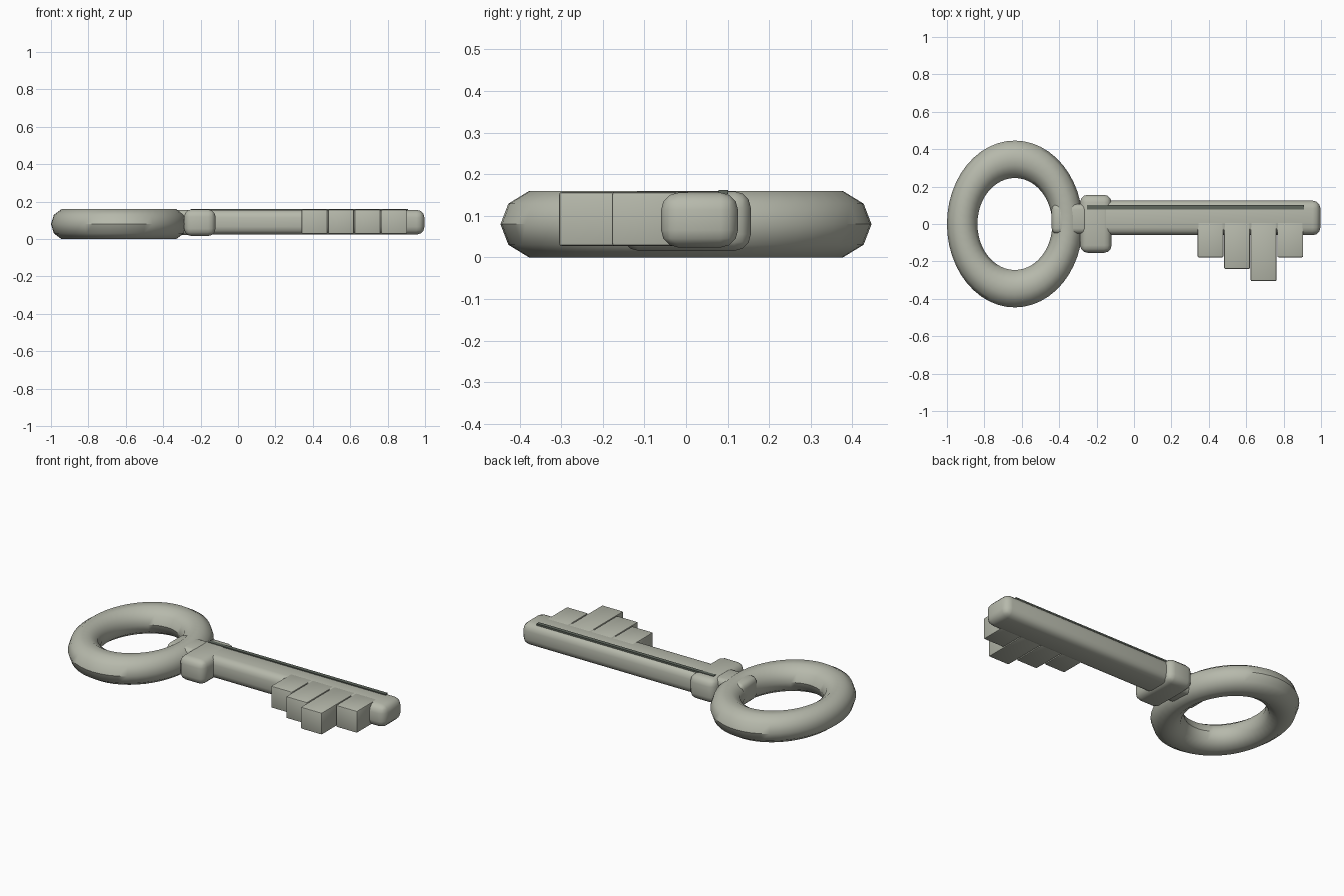
import bpy, bmesh, math

cube = bpy.data.objects.get("Cube")
if cube:
    bpy.data.objects.remove(cube, do_unlink=True)


def material(name, colour):
    mat = bpy.data.materials.new(name)
    mat.use_nodes = True
    mat.diffuse_color = (*colour, 1)
    mat.node_tree.nodes["Principled BSDF"].inputs["Base Color"].default_value = (*colour, 1)
    return mat


STONE = material("pale stone grey", (0.47, 0.485, 0.41))
DARK = material("dark grey green", (0.115, 0.135, 0.11))


def finish(obj, mat):
    obj.data.materials.append(mat)
    bpy.ops.object.select_all(action='DESELECT')
    obj.select_set(True)
    bpy.context.view_layer.objects.active = obj
    bpy.ops.object.shade_smooth_by_angle(angle=math.radians(40))


def block(name, xs, ys, zs, bevel=0, segments=1, mat=STONE):
    """Box between the given limits, with rounded edges."""
    bm = bmesh.new()
    bmesh.ops.create_cube(bm, size=1)
    for v in bm.verts:
        for i, (lo, hi) in enumerate((xs, ys, zs)):
            v.co[i] = lo if v.co[i] < 0 else hi
    if bevel:
        bmesh.ops.bevel(bm, geom=bm.edges[:], offset=bevel, segments=segments,
                        profile=0.5, affect='EDGES', clamp_overlap=True)
    mesh = bpy.data.meshes.new(name)
    bm.to_mesh(mesh)
    bm.free()
    obj = bpy.data.objects.new(name, mesh)
    bpy.context.collection.objects.link(obj)
    finish(obj, mat)
    return obj


# Oval ring handle
bpy.ops.mesh.primitive_torus_add(major_radius=0.346, minor_radius=0.1,
                                 major_segments=48, minor_segments=10)
ring = bpy.context.object
ring.name = "ring_handle"
for v in ring.data.vertices:
    v.co = (v.co.x * 0.814 - 0.637, v.co.y, v.co.z * 0.841 + 0.08)
finish(ring, STONE)
ring.data.shade_smooth()

# Neck, collar and shaft
block("neck", (-0.44, -0.24), (-0.053, 0.108), (0.022, 0.156), 0.03, 3)
block("collar", (-0.288, -0.12), (-0.154, 0.156), (0.016, 0.159), 0.04, 3)
block("shaft", (-0.28, 0.997), (-0.06, 0.125), (0.024, 0.156), 0.042, 3)

# Teeth along the front edge of the shaft
for i, reach in enumerate((0.178, 0.24, 0.305, 0.178)):
    x = 0.34 + i * 0.142
    block(f"tooth_{i + 1}", (x, x + 0.138), (-reach, 0.01), (0.028, 0.157), 0.006, 2)

# Dark inlay line along the top
block("inlay_strip", (-0.25, 0.91), (0.078, 0.101), (0.152, 0.162), mat=DARK)
